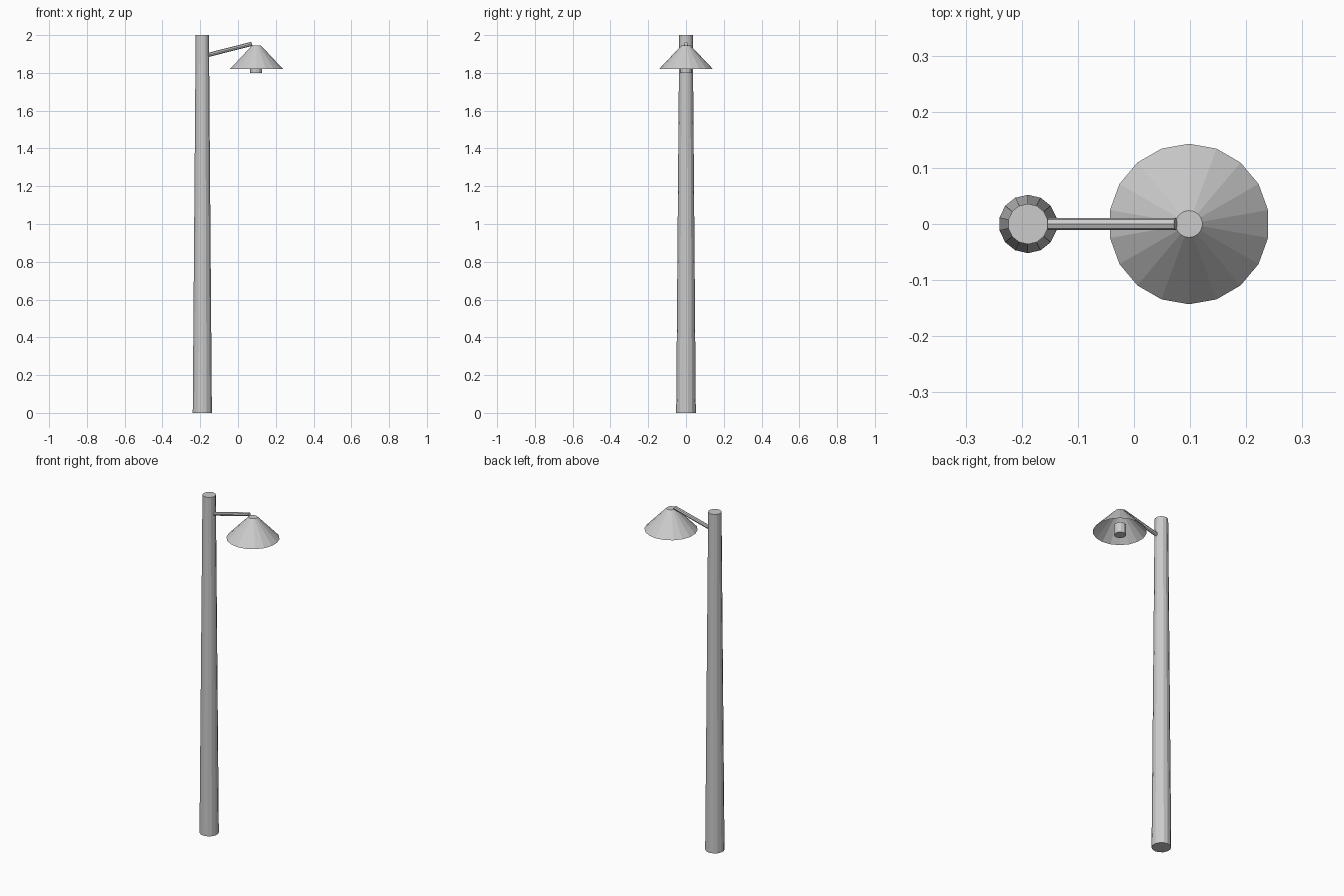
import bpy
import bmesh
from mathutils import Vector

if "Cube" in bpy.data.objects:
    bpy.data.objects.remove(bpy.data.objects["Cube"])


def tube(name, start, end, r_start, r_end, sides, open_start=False):
    """Flat-shaded tapered cylinder running from start to end."""
    start, end = Vector(start), Vector(end)
    axis = end - start
    bm = bmesh.new()
    bmesh.ops.create_cone(bm, cap_ends=True, segments=sides,
                          radius1=r_start, radius2=r_end, depth=axis.length)
    if open_start:
        bm.normal_update()
        caps = [f for f in bm.faces if f.normal.z < -0.99]
        bmesh.ops.delete(bm, geom=caps, context='FACES_ONLY')
    mesh = bpy.data.meshes.new(name)
    bm.to_mesh(mesh)
    bm.free()
    obj = bpy.data.objects.new(name, mesh)
    obj.location = (start + end) / 2
    if abs(axis.x) > 1e-6 or abs(axis.y) > 1e-6:
        obj.rotation_euler = (0, axis.angle(Vector((0, 0, 1))), 0)
    bpy.context.collection.objects.link(obj)
    return obj


POLE_X, LAMP_X = -0.189, 0.098

# Tapered post
tube("post", (POLE_X, 0, 0), (POLE_X, 0, 2.0), 0.052, 0.036, 14)

# Sloping arm from the post to the top of the shade
tube("arm", (-0.17, 0, 1.892), (0.074, 0, 1.954), 0.011, 0.011, 8)

# Conical shade, open underneath
tube("lamp_shade", (LAMP_X, 0, 1.82), (LAMP_X, 0, 1.945),
     0.143, 0.024, 18, open_start=True)

# Bulb hanging inside the shade
tube("bulb", (LAMP_X - 0.002, 0, 1.80), (LAMP_X - 0.002, 0, 1.86), 0.032, 0.032, 12)
